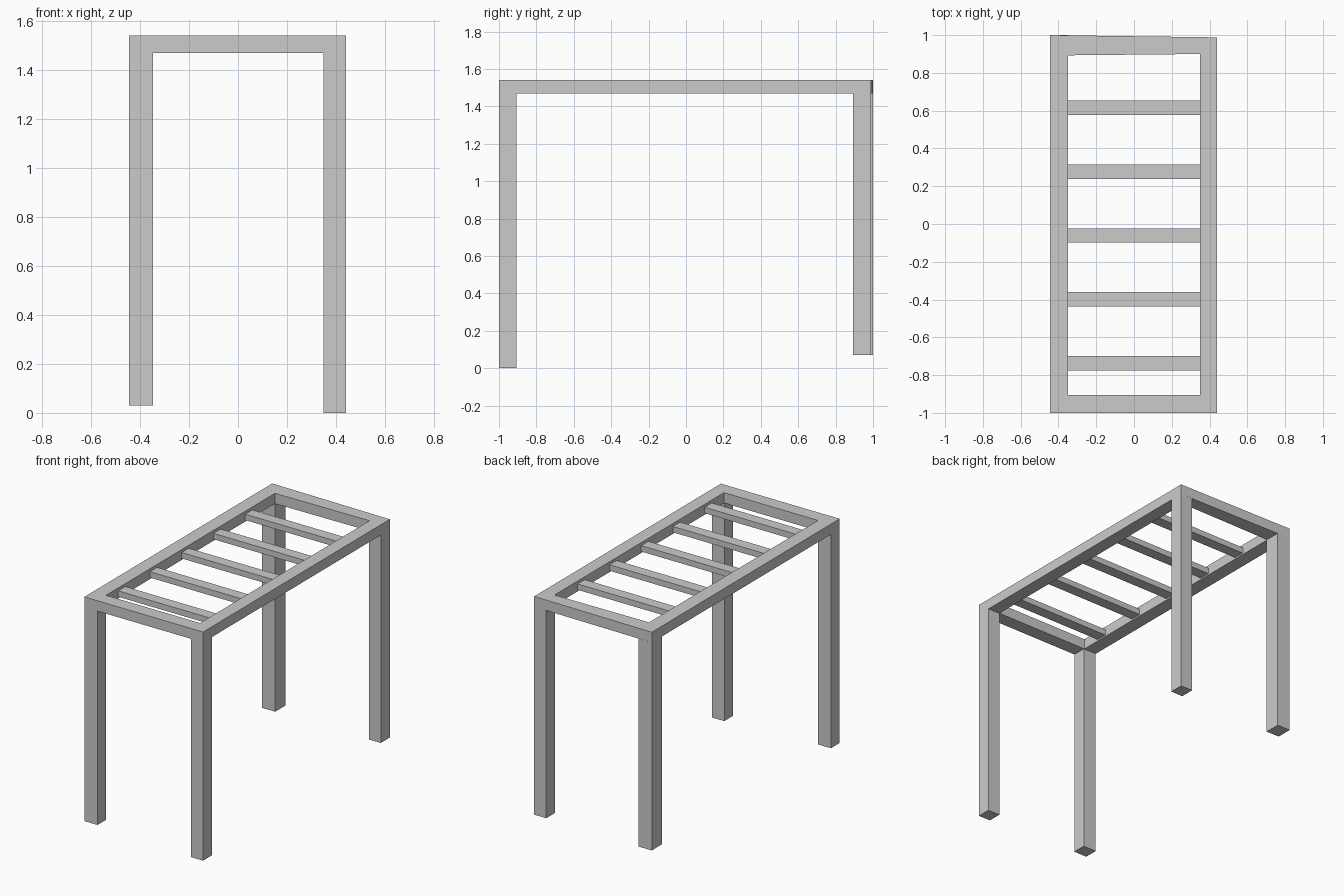
import bpy, bmesh

if "Cube" in bpy.data.objects:
    bpy.data.objects.remove(bpy.data.objects["Cube"])

FRAME_BOTTOM, FRAME_TOP = 1.47, 1.54


def mesh_object(name, bm):
    bmesh.ops.recalc_face_normals(bm, faces=bm.faces)
    mesh = bpy.data.meshes.new(name)
    bm.to_mesh(mesh)
    bm.free()
    obj = bpy.data.objects.new(name, mesh)
    bpy.context.collection.objects.link(obj)
    return obj


def box(name, x0, x1, y0, y1, z0, z1):
    bm = bmesh.new()
    bmesh.ops.create_cube(bm, size=1)
    for v in bm.verts:
        v.co.x = x1 if v.co.x > 0 else x0
        v.co.y = y1 if v.co.y > 0 else y0
        v.co.z = z1 if v.co.z > 0 else z0
    return mesh_object(name, bm)


# Top frame: a slightly skewed rectangular ring, extruded upward
outer = [(-0.445, -1.0), (0.44, -1.0), (0.44, 0.988), (-0.445, 1.0)]
inner = [(-0.35, -0.905), (0.35, -0.905), (0.35, 0.90), (-0.35, 0.893)]
bm = bmesh.new()
o = [bm.verts.new((x, y, FRAME_BOTTOM)) for x, y in outer]
i = [bm.verts.new((x, y, FRAME_BOTTOM)) for x, y in inner]
ring = [bm.faces.new((o[k], o[(k + 1) % 4], i[(k + 1) % 4], i[k])) for k in range(4)]
up = bmesh.ops.extrude_face_region(bm, geom=ring, use_keep_orig=True)
bmesh.ops.translate(bm, vec=(0, 0, FRAME_TOP - FRAME_BOTTOM),
                    verts=[g for g in up["geom"] if isinstance(g, bmesh.types.BMVert)])
mesh_object("top_frame", bm)

# Legs: uneven lengths, the rear pair stopping higher
legs = {
    "front_left_leg": (-0.445, -0.347, -1.0, -0.907, 0.03),
    "front_right_leg": (0.35, 0.44, -1.0, -0.907, 0.0),
    "rear_left_leg": (-0.445, -0.347, 0.892, 1.0, 0.07),
    "rear_right_leg": (0.35, 0.44, 0.892, 0.988, 0.07),
}
for name, (x0, x1, y0, y1, z0) in legs.items():
    box(name, x0, x1, y0, y1, z0, FRAME_BOTTOM)

# Rungs: evenly spaced, set just below the top of the frame
for k in range(5):
    y = -0.737 + 0.338 * k
    box(f"rung_{k + 1}", -0.35, 0.35, y - 0.038, y + 0.038, 1.48, 1.52)
